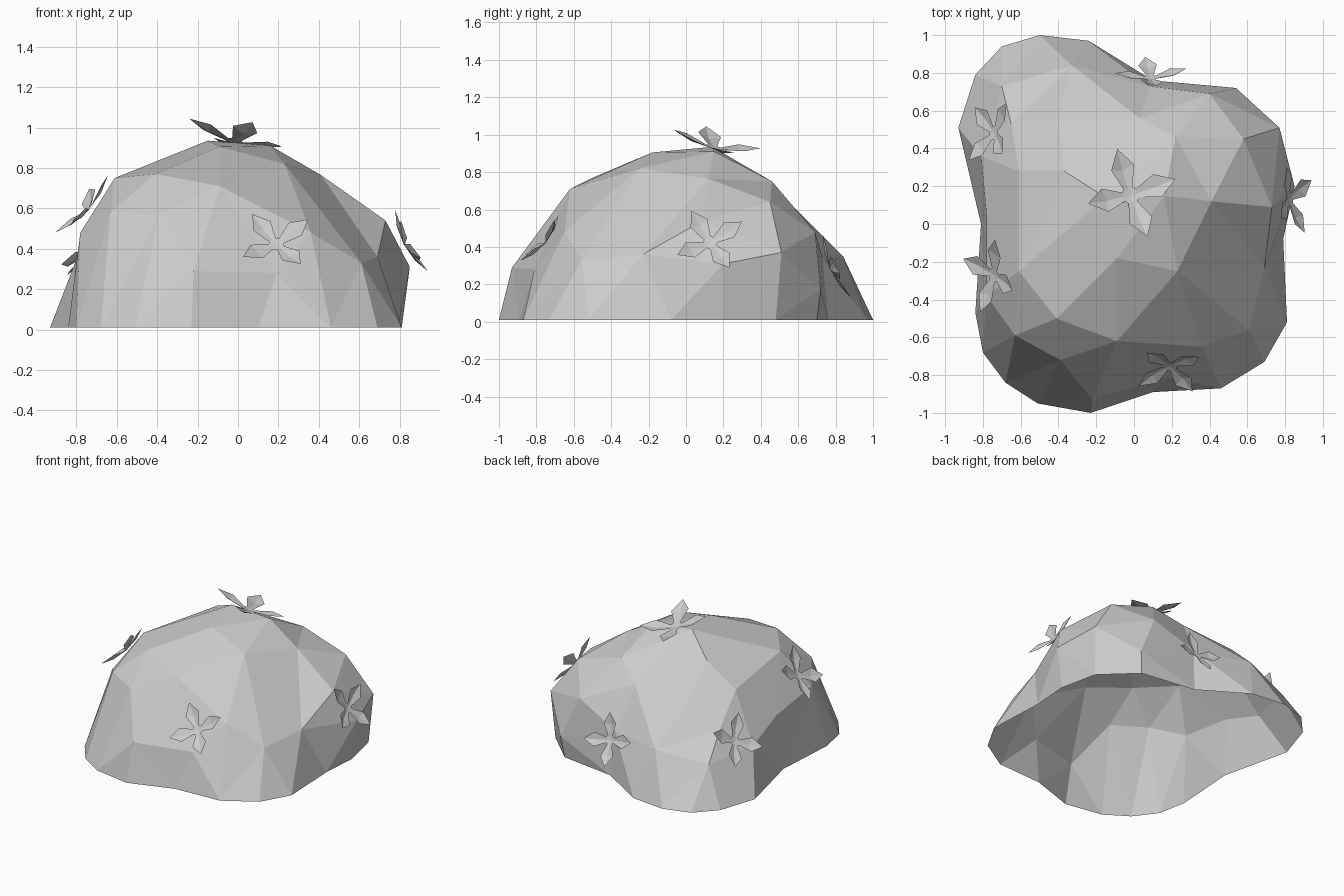
import bpy
import bmesh
from math import cos, sin, radians
from mathutils import Vector
from mathutils.geometry import delaunay_2d_cdt

if "Cube" in bpy.data.objects:
    bpy.data.objects.remove(bpy.data.objects["Cube"], do_unlink=True)


def make_material(name, rgb):
    material = bpy.data.materials.new(name)
    material.use_nodes = True
    colour = (*rgb, 1.0)
    material.diffuse_color = colour
    material.node_tree.nodes["Principled BSDF"].inputs["Base Color"].default_value = colour
    return material


def make_object(name, bm, material):
    mesh = bpy.data.meshes.new(name)
    bm.to_mesh(mesh)
    bm.free()
    mesh.materials.append(material)
    obj = bpy.data.objects.new(name, mesh)
    bpy.context.collection.objects.link(obj)
    return obj


stone_grey = make_material("stone_grey", (0.6, 0.6, 0.6))

# Ground outline of the boulder, counter-clockwise (x, y)
ground_outline = [
    (.81, -.52), (.79, -.08), (.81, .2), (.75, .48), (.52, .7), (.1, .76),
    (-.24, .97), (-.5, 1), (-.7, .94), (-.84, .79), (-.93, .51), (-.81, 0),
    (-.84, -.47), (-.8, -.68), (-.68, -.84), (-.51, -.95), (-.23, -1),
    (.1, -.89), (.46, -.87), (.69, -.73),
]

# Corners of the lower walls (x, y, z)
wall_corners = [
    (.61, -.56, .33), (.69, -.23, .36), (.85, .2, .31), (.77, .51, .37),
    (.54, .72, .17), (.4, .69, .48), (.08, .73, .34), (-.33, .84, .35),
    (-.7, .73, .29), (-.81, .36, .32), (-.78, .04, .42), (-.78, -.38, .48),
    (-.63, -.59, .58), (-.39, -.72, .57), (-.22, -.93, .29),
    (.19, -.81, .28), (.36, -.65, .48),
]

# Corners of the shoulder and crown (x, y, z)
crown_corners = [
    (.23, -.25, .82), (.73, .09, .54), (.41, .12, .765), (.58, .45, .64),
    (.22, .46, .75), (.03, .56, .63), (-.4, .56, .6), (-.61, .28, .66),
    (-.65, .53, .46), (-.37, .28, .815), (-.61, -.25, .75),
    (-.41, -.5, .77), (-.09, -.62, .71), (-.09, -.18, .905),
    (-.15, .14, .935), (.16, .15, .91),
]

# Boulder: an open shell, triangulated on a flattened plan of its corners
base = [Vector((x, y, .01)) for x, y in ground_outline]
corners = base + [Vector(c) for c in wall_corners + crown_corners]
plan = [c.xy * (1.5 - c.z) for c in corners]
count = len(base)
rim = [(i, (i + 1) % count) for i in range(count)]
result = delaunay_2d_cdt(plan, rim, [], 1, 1e-5)
triangles, sources = result[2], result[3]

bm = bmesh.new()
verts = [bm.verts.new(c) for c in corners]
for tri in triangles:
    bm.faces.new([verts[sources[i][0]] for i in tri])

# Turn diagonals that make a sharp valley or ridge, for rounder facets
inner = [e for e in bm.edges if len(e.link_faces) == 2]
bmesh.ops.beautify_fill(bm, faces=bm.faces, edges=inner, method='ANGLE')
bmesh.ops.recalc_face_normals(bm, faces=bm.faces)
bm.normal_update()
if sum(f.normal.z for f in bm.faces) < 0:
    bmesh.ops.reverse_faces(bm, faces=bm.faces)
make_object("boulder", bm, stone_grey)


def make_flower(name, centre, normal, first_petal, size):
    """Four folded, pointed petals rising from a narrow neck."""
    n = Vector(normal).normalized()
    u = Vector(first_petal)
    u = (u - n * u.dot(n)).normalized()
    v = n.cross(u)
    origin = Vector(centre)
    bm = bmesh.new()
    hub = []
    for angle in (0, 88, 180, 272):
        a = radians(angle)
        along = u * cos(a) + v * sin(a)
        across = n.cross(along)

        def point(reach, side, lift):
            offset = along * reach + across * side + n * lift
            return bm.verts.new(origin + offset * size)

        spine = [point(.14, 0, .02), point(.55, 0, .06), point(1, 0, .22)]
        necks = []
        for side in (-1, 1):
            neck = point(.16, side * .1, .03)
            belly = point(.6, side * .26, .15)
            necks.append(neck)
            quad = [spine[0], neck, belly, spine[1]]
            tip = [spine[1], belly, spine[2]]
            for face in (quad, tip):
                bm.faces.new(face if side < 0 else face[::-1])
        hub += [necks[0], spine[0], necks[1]]
    # Small heart joining the necks
    heart = bm.verts.new(origin)
    for i, vert in enumerate(hub):
        bm.faces.new([heart, vert, hub[(i + 1) % len(hub)]])
    make_object(name, bm, stone_grey)


# Flowers: centre, facing, direction of the first petal, petal length
make_flower("top_flower", (-.02, .15, .925), (.22, .29, 1), (-.07, .25, 0), .25)
make_flower("front_flower", (.19, -.75, .42), (0, -.77, .64), (-.14, .1, .16), .2)
make_flower("left_flower", (.82, .13, .42), (.88, 0, .47), (-.08, -.11, .17), .2)
make_flower("back_flower", (.09, .77, .28), (0, .9, .4), (-.03, .1, -.16), .19)
make_flower("right_back_flower", (-.74, .48, .38), (-.8, .2, .6), (.1, .17, .1), .2)
make_flower("right_front_flower", (-.74, -.27, .59), (-.76, -.1, .64), (.02, .2, .1), .21)
